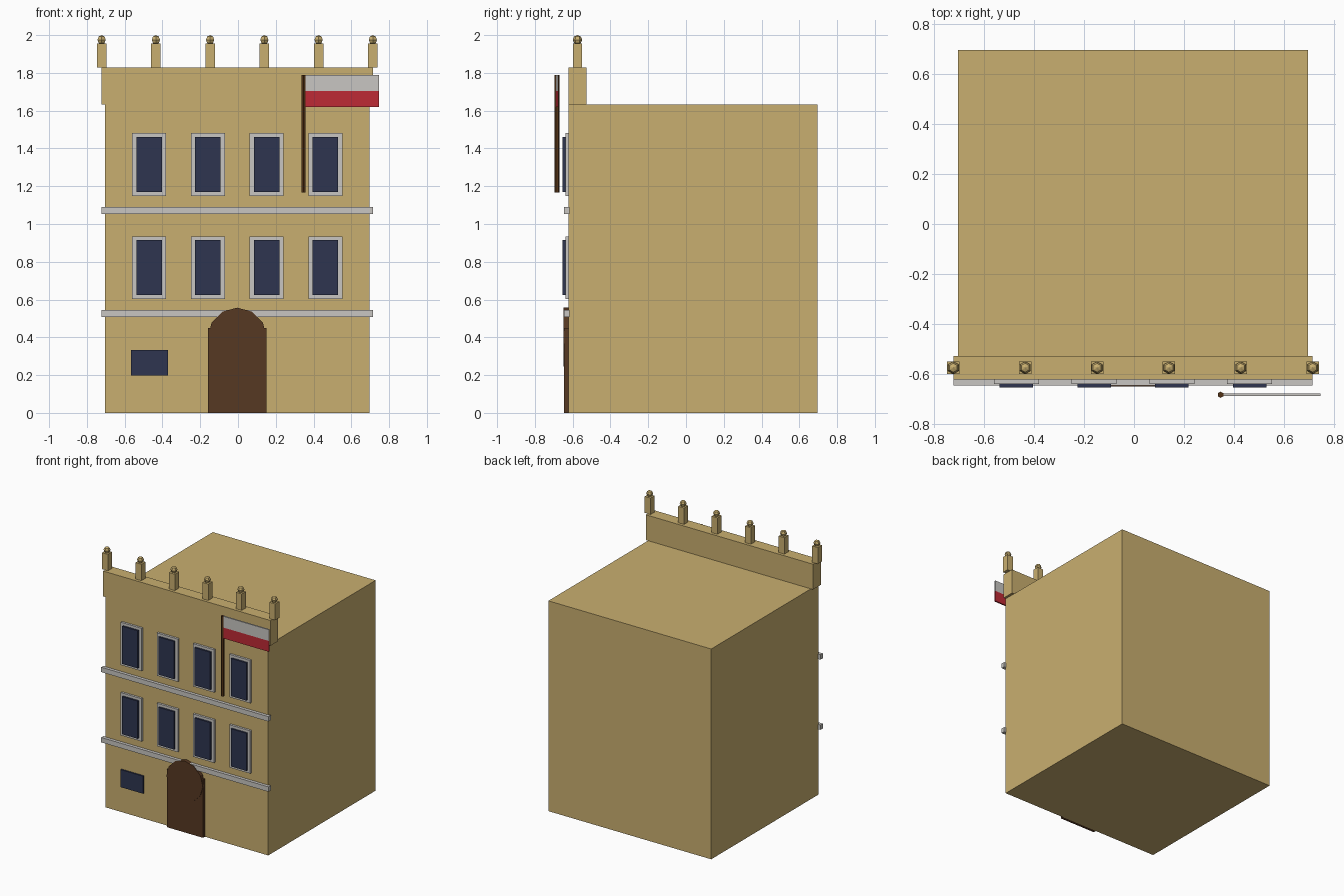
import bpy, bmesh, math
from mathutils import Matrix

if "Cube" in bpy.data.objects:
    bpy.data.objects.remove(bpy.data.objects["Cube"])


def material(name, srgb):
    m = bpy.data.materials.new(name)
    lin = [((c / 255 + 0.055) / 1.055) ** 2.4 for c in srgb]
    m.diffuse_color = (*lin, 1)
    m.use_nodes = True
    m.node_tree.nodes["Principled BSDF"].inputs["Base Color"].default_value = m.diffuse_color
    return m


SAND = material("sand plaster", (201, 175, 112))
STONE = material("pale stone", (200, 198, 194))
GLASS = material("dark blue glass", (46, 53, 80))
DOOR = material("brown door", (86, 56, 34))
WOOD = material("brown pole", (82, 50, 22))
RED = material("flag red", (190, 42, 53))


def finish(name, bm, mat):
    me = bpy.data.meshes.new(name)
    bm.to_mesh(me)
    bm.free()
    me.materials.append(mat)
    ob = bpy.data.objects.new(name, me)
    bpy.context.collection.objects.link(ob)
    return ob


def box(name, mat, x, y, z):
    """Box from (min, max) ranges on each axis."""
    bm = bmesh.new()
    bmesh.ops.create_cube(bm, size=1)
    for v in bm.verts:
        v.co = [r[0] if c < 0 else r[1] for c, r in zip(v.co, (x, y, z))]
    return finish(name, bm, mat)


def cylinder(name, mat, sides, radius, depth, matrix):
    bm = bmesh.new()
    bmesh.ops.create_cone(bm, cap_ends=True, segments=sides, radius1=radius,
                          radius2=radius, depth=depth, matrix=matrix)
    return finish(name, bm, mat)


CX, FRONT = -0.004, -0.622

# Main block and parapet
box("building_body", SAND, (CX - 0.699, CX + 0.699), (FRONT, 0.695), (0, 1.632))
box("parapet", SAND, (CX - 0.718, CX + 0.718), (FRONT, -0.527), (1.632, 1.828))

# Parapet posts with ball finials
for i in range(6):
    x, y = CX + (i - 2.5) * 0.2872, -0.5745
    box(f"parapet_post_{i}", SAND, (x - 0.025, x + 0.025), (y - 0.025, y + 0.025), (1.828, 1.955))
    bm = bmesh.new()
    bmesh.ops.create_uvsphere(bm, u_segments=6, v_segments=4, radius=0.025,
                              matrix=Matrix.Translation((x, y, 1.975)))
    finish(f"ball_finial_{i}", bm, SAND)

# Stone bands between floors
for i, z in enumerate((0.527, 1.072)):
    box(f"stone_band_{i}", STONE, (CX - 0.718, CX + 0.718), (-0.646, FRONT + 0.005), (z - 0.019, z + 0.019))

# Windows: two rows of four, frame plus pane
for row, z in enumerate((0.769, 1.315)):
    for col in range(4):
        x, tag = CX + (col - 1.5) * 0.311, f"{row}_{col}"
        box("window_frame_" + tag, STONE, (x - 0.09, x + 0.09), (-0.639, FRONT + 0.005), (z - 0.166, z + 0.166))
        box("window_pane_" + tag, GLASS, (x - 0.067, x + 0.067), (-0.653, -0.635), (z - 0.146, z + 0.146))

# Small ground floor window
box("ground_window", GLASS, (-0.566, -0.371), (-0.634, FRONT + 0.005), (0.198, 0.334))

# Door with a twelve-sided arch
box("door", DOOR, (CX - 0.155, CX + 0.155), (-0.645, FRONT + 0.005), (0, 0.45))
cylinder("door_arch", DOOR, 12, 0.156, 0.03,
         Matrix.Translation((CX, -0.634, 0.401)) @ Matrix.Rotation(math.pi / 2, 4, 'X'))

# Flagpole and two-stripe flag
cylinder("flagpole", WOOD, 6, 0.0125, 0.622, Matrix.Translation((0.346, -0.6825, 1.479)))
box("flag_upper_stripe", STONE, (0.35, 0.746), (-0.688, -0.677), (1.703, 1.79))
box("flag_lower_stripe", RED, (0.35, 0.746), (-0.688, -0.677), (1.619, 1.703))
